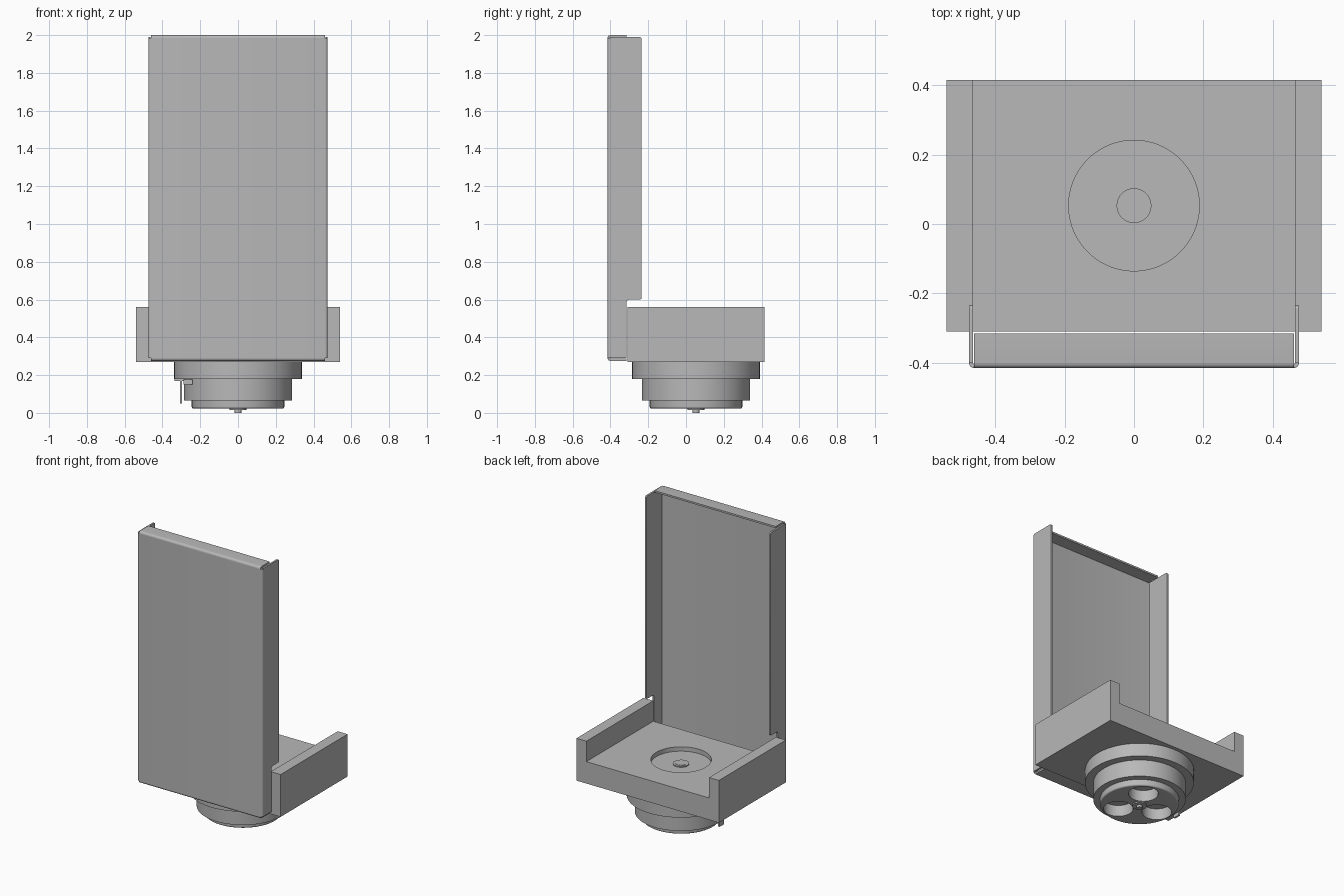
import bpy, bmesh, math
from mathutils import Matrix, Vector

if "Cube" in bpy.data.objects:
    bpy.data.objects.remove(bpy.data.objects["Cube"], do_unlink=True)

grey = bpy.data.materials.new("plain grey")
grey.use_nodes = True
COLOUR = (0.48, 0.48, 0.48, 1)
grey.diffuse_color = COLOUR
grey.node_tree.nodes["Principled BSDF"].inputs["Base Color"].default_value = COLOUR

CY = 0.053     # y of the turned parts' axis
T = 0.012      # sheet thickness
FRONT = -0.415
R = 0.015      # outer fold radius


def finish(name, bm):
    bmesh.ops.recalc_face_normals(bm, faces=bm.faces)
    mesh = bpy.data.meshes.new(name)
    bm.to_mesh(mesh)
    bm.free()
    mesh.materials.append(grey)
    ob = bpy.data.objects.new(name, mesh)
    bpy.context.collection.objects.link(ob)
    return ob


def prism(name, points, axis, lo, hi):
    """Extrude a 2D outline along an axis."""
    place = {"x": lambda a, b: (lo, a, b), "y": lambda a, b: (a, lo, b),
             "z": lambda a, b: (a, b, lo)}[axis]
    bm = bmesh.new()
    face = bm.faces.new([bm.verts.new(place(a, b)) for a, b in points])
    step = Vector([hi - lo if c == axis else 0 for c in "xyz"])
    new = bmesh.ops.extrude_face_region(bm, geom=[face])["geom"]
    bmesh.ops.translate(bm, vec=step, verts=[v for v in new if isinstance(v, bmesh.types.BMVert)])
    return finish(name, bm)


def box(name, x, y, z):
    return prism(name, [(x[0], y[0]), (x[1], y[0]), (x[1], y[1]), (x[0], y[1])], "z", *z)


def lathe(name, profile, sides=96):
    """Turn a closed (radius, z) outline about the vertical axis."""
    bm = bmesh.new()
    verts = [bm.verts.new((r, 0, z)) for r, z in profile]
    edges = [bm.edges.new(pair) for pair in zip(verts, verts[1:])]
    bmesh.ops.spin(bm, geom=verts + edges, cent=(0, 0, 0), axis=(0, 0, 1),
                   angle=math.tau, steps=sides)
    bmesh.ops.remove_doubles(bm, verts=bm.verts, dist=0.0001)
    bmesh.ops.translate(bm, vec=(0, CY, 0), verts=bm.verts)
    return finish(name, bm)


def disc(name, r, z, x=0, y=0, sides=96):
    bm = bmesh.new()
    bmesh.ops.create_cone(bm, cap_ends=True, segments=sides, radius1=r, radius2=r, depth=z[1] - z[0],
                          matrix=Matrix.Translation((x, CY + y, sum(z) / 2)))
    return finish(name, bm)


def cut(target, cutter):
    cutter.hide_render = True
    mod = target.modifiers.new("cut", "BOOLEAN")
    mod.operation, mod.solver, mod.object = "DIFFERENCE", "EXACT", cutter
    bpy.context.view_layer.objects.active = target
    bpy.ops.object.modifier_apply(modifier=mod.name)
    bpy.data.objects.remove(cutter, do_unlink=True)


def arc(cx, cy, r, start, end, n=6):
    return [(cx + r * math.cos(math.radians(start + (end - start) * i / n)),
             cy + r * math.sin(math.radians(start + (end - start) * i / n))) for i in range(n + 1)]


# Channel-shaped base with a round recess in its floor
W, IN, LOW, FLOOR, TOP = 0.54, 0.465, 0.27, 0.42, 0.56
base = prism("channel_base", [(-W, LOW), (W, LOW), (W, TOP), (IN, TOP), (IN, FLOOR),
                              (-IN, FLOOR), (-IN, TOP), (-W, TOP)], "y", -0.31, 0.415)
cut(base, disc("recess_cutter", 0.188, (FLOOR - 0.03, FLOOR + 0.1)))
disc("recess_boss", 0.05, (FLOOR - 0.035, FLOOR - 0.024), sides=48)
disc("recess_boss_cap", 0.036, (FLOOR - 0.03, FLOOR - 0.022), sides=48)

# Front panel with rounded vertical folds
HALF = 0.475
cx, cy = HALF - R, FRONT + R
outer = arc(-cx, cy, R, 180, 270) + arc(cx, cy, R, 270, 360)
inner = arc(cx, cy, R - T, 360, 270) + arc(-cx, cy, R - T, 270, 180)
prism("front_panel", outer + inner, "z", 0.29, 1.985)

# Side flanges, notched above the base
flange = ([(cy, 0.29), (-0.315, 0.29)] + arc(-0.30, 0.585, R, 180, 90)
          + arc(-0.245, 0.61, 0.01, 270, 360) + arc(-0.245, 1.98, 0.01, 0, 90) + [(cy, 1.99)])
prism("left_flange", flange, "x", HALF - T, HALF)
prism("right_flange", flange, "x", -HALF, T - HALF)

# Top and bottom flanges with rounded folds
for name, z, side in (("top_flange", 2.0, 1), ("bottom_flange", 0.275, -1)):
    zc = z - side * R
    outline = (arc(cy, zc, R, 180, 180 - 90 * side) + [(-0.315, z), (-0.315, z - side * T)]
               + arc(cy, zc, R - T, 180 - 90 * side, 180))
    prism(name, outline, "x", -cx, cx)

# Stepped round mount under the base
lathe("mount_collar", [(0, 0.27), (0.338, 0.27), (0.338, 0.18), (0, 0.18)])
lathe("mount_ring", [(0, 0.185), (0.287, 0.185), (0.287, 0.065), (0, 0.065)])
foot = lathe("mount_foot", [(0, 0.16), (0.245, 0.16)]
             + arc(0.235, 0.033, 0.01, 0, -90) + [(0, 0.023)])
ring = bpy.data.objects["mount_ring"]

# Three round pockets in the underside
for angle in (60, 180, 300):
    a = math.radians(angle)
    for part in (ring, foot):
        cut(part, disc("pocket_cutter", 0.092, (-0.1, 0.1),
                       0.14 * math.cos(a), 0.14 * math.sin(a), 64))

# Centre pin
disc("pin_collar", 0.045, (0.015, 0.03), sides=32)
disc("centre_pin", 0.018, (0, 0.06), sides=32)

# Latch tab and its stud
box("latch_tab", (-0.308, -0.296), (0.03, 0.075), (0.05, 0.18))
box("latch_arm", (-0.335, -0.28), (0.03, 0.075), (0.17, 0.182))
box("latch_stud", (-0.288, -0.24), (-0.115, -0.06), (0.15, 0.178))

# Smooth the round surfaces and keep edges sharp
for ob in bpy.context.scene.objects:
    if ob.type == "MESH":
        ob.select_set(True)
        bpy.context.view_layer.objects.active = ob
bpy.ops.object.shade_smooth_by_angle(angle=math.radians(30))
